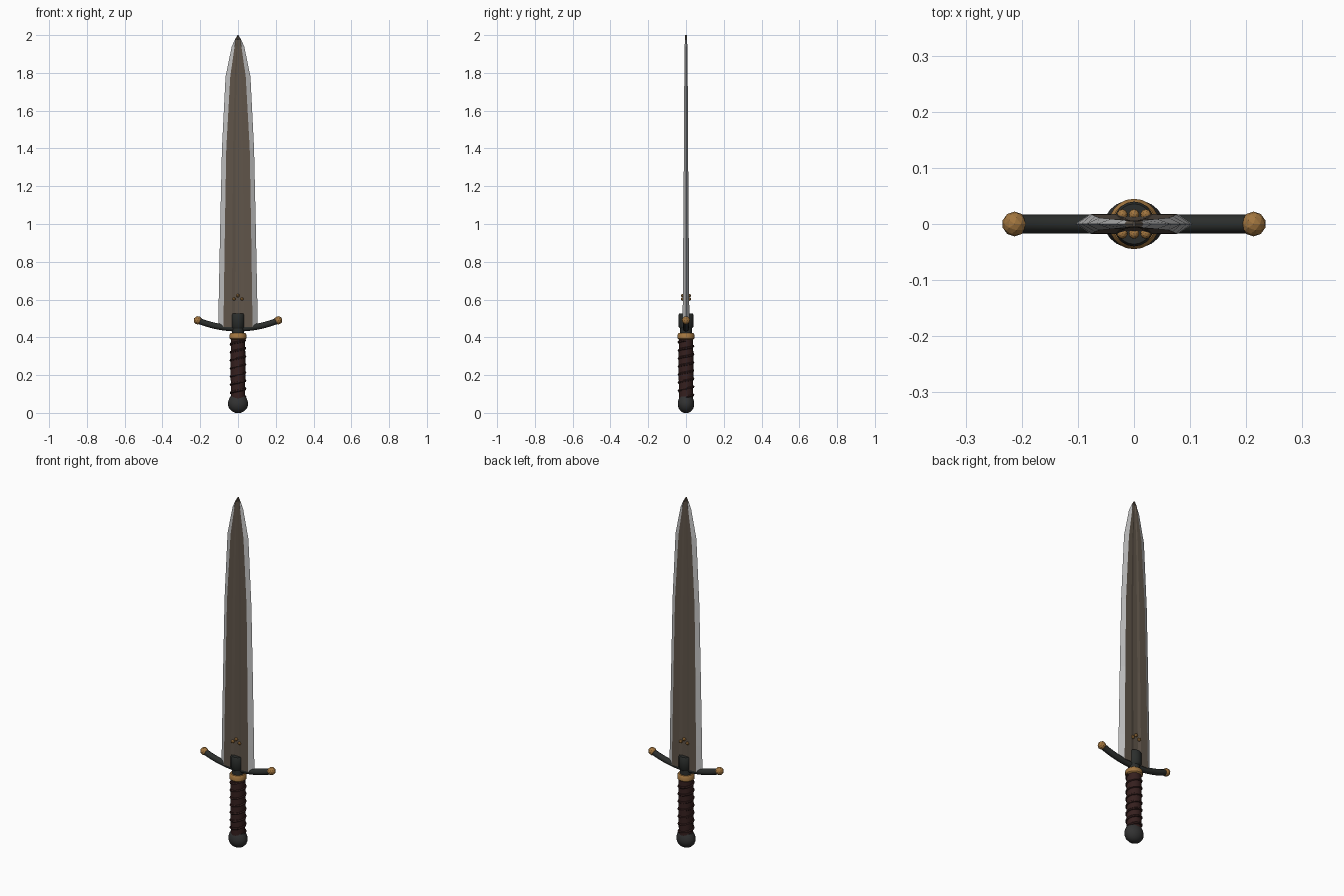
import bpy, bmesh, math
from mathutils import Matrix

cube = bpy.data.objects.get("Cube")
if cube:
    bpy.data.objects.remove(cube, do_unlink=True)


def material(name, rgb):
    m = bpy.data.materials.new(name)
    m.use_nodes = True
    m.diffuse_color = (*rgb, 1)
    m.node_tree.nodes["Principled BSDF"].inputs["Base Color"].default_value = (*rgb, 1)
    return m


STEEL = material("bright steel", (0.52, 0.52, 0.52))
BROWN = material("weathered steel", (0.115, 0.09, 0.068))
IRON = material("dark iron", (0.024, 0.027, 0.025))
POMMEL = material("pommel iron", (0.032, 0.032, 0.032))
GOLD = material("brass", (0.36, 0.18, 0.05))
LEATHER = material("red brown leather", (0.036, 0.014, 0.013))


def finish(bm, name, mats, smooth=True):
    bmesh.ops.recalc_face_normals(bm, faces=bm.faces)
    me = bpy.data.meshes.new(name)
    bm.to_mesh(me)
    bm.free()
    for m in mats:
        me.materials.append(m)
    ob = bpy.data.objects.new(name, me)
    bpy.context.collection.objects.link(ob)
    if smooth:
        shade(ob)
    return ob


def shade(ob):
    bpy.ops.object.select_all(action='DESELECT')
    ob.select_set(True)
    bpy.context.view_layer.objects.active = ob
    bpy.ops.object.shade_smooth_by_angle(angle=math.radians(40))


def loft(bm, rings):
    """Skin closed rings of points and cap both ends."""
    vs = [[bm.verts.new(p) for p in r] for r in rings]
    n = len(vs[0])
    for a, b in zip(vs, vs[1:]):
        for i in range(n):
            j = (i + 1) % n
            bm.faces.new((a[i], a[j], b[j], b[i]))
    bm.faces.new(vs[0][::-1])
    bm.faces.new(vs[-1])


def lathe(name, profile, mat, sides=20, squash=(1, 1)):
    bm = bmesh.new()
    angles = [math.tau * i / sides for i in range(sides)]
    loft(bm, [[(r * math.cos(a) * squash[0], r * math.sin(a) * squash[1], z)
               for a in angles] for r, z in profile])
    return finish(bm, name, [mat])


def tube(name, points, radius, mat, res=3):
    cu = bpy.data.curves.new(name, 'CURVE')
    cu.dimensions = '3D'
    cu.bevel_depth, cu.bevel_resolution, cu.use_fill_caps = radius, res, True
    sp = cu.splines.new('POLY')
    sp.points.add(len(points) - 1)
    for p, co in zip(sp.points, points):
        p.co = (*co, 1)
    cu.materials.append(mat)
    ob = bpy.data.objects.new(name, cu)
    bpy.context.collection.objects.link(ob)
    bpy.ops.object.select_all(action='DESELECT')
    ob.select_set(True)
    bpy.context.view_layer.objects.active = ob
    bpy.ops.object.convert(target='MESH')
    shade(bpy.context.object)


def ball(name, loc, radius, mat):
    bm = bmesh.new()
    bmesh.ops.create_icosphere(bm, subdivisions=2, radius=radius,
                               matrix=Matrix.Translation(loc))
    finish(bm, name, [mat], smooth=False)


# Blade: height, half width, half width of the flat, half thickness
stations = [(0.455, 0.104, 0.077, 0.018), (0.6, 0.102, 0.075, 0.017),
            (1.0, 0.094, 0.069, 0.014), (1.4, 0.085, 0.062, 0.011),
            (1.78, 0.066, 0.041, 0.009), (1.94, 0.033, 0.018, 0.007),
            (1.975, 0.017, 0.013, 0.006), (2.0, 0.002, 0.001, 0.005)]
rings = []
for z, w, f, t in stations:
    half = [(f, t), (f * 0.42, t), (f * 0.2, t * 0.72)]
    top = half + [(-x, y) for x, y in half[::-1]]
    ring = [(w, 0)] + top + [(-w, 0)] + [(x, -y) for x, y in top[::-1]]
    rings.append([(x, y, z) for x, y in ring])
bm = bmesh.new()
loft(bm, rings)
for face in bm.faces:
    # A bevel face touches the cutting edge at y = 0
    edge = any(abs(v.co.y) < 1e-5 for v in face.verts) and len(face.verts) == 4
    tip = face.calc_center_median().z > 1.975
    face.material_index = 0 if edge and not tip else 1
finish(bm, "blade", [STEEL, BROWN], smooth=False)

# Three studs on each side of the blade
for side, s in (("front", -1), ("back", 1)):
    for i, (x, z) in enumerate([(-0.021, 0.603), (0, 0.621), (0.021, 0.603)]):
        ball(f"{side}_stud_{i + 1}", (x, s * 0.017, z), 0.0095, GOLD)

# Upswept crossguard with ball ends
xs = [-0.207 + 0.414 * i / 16 for i in range(17)]
tube("crossguard", [(x, 0, 0.447 + 0.93 * x * x) for x in xs], 0.0168, IRON)
for side, s in (("right", -1), ("left", 1)):
    ball(f"{side}_guard_end", (s * 0.213, 0, 0.49), 0.022, GOLD)

# Socket around the blade root and the neck below it
lathe("guard_socket", [(0.03, 0.445), (0.04, 0.457), (0.04, 0.518), (0.036, 0.525)],
      IRON, squash=(0.92, 1))
lathe("guard_neck", [(0.031, 0.405), (0.031, 0.455)], IRON)

# Brass collar
lathe("grip_collar", [(0.038, 0.388), (0.045, 0.394), (0.045, 0.414), (0.039, 0.422)], GOLD)

# Grip with a spiral wrap
lathe("grip", [(0.037, 0.06), (0.039, 0.22), (0.038, 0.395)], LEATHER)
turns, steps = 7, 20
spiral = []
for i in range(turns * steps + 1):
    a = math.tau * i / steps
    spiral.append((0.038 * math.cos(a), 0.038 * math.sin(a),
                   0.085 + 0.3 * i / (turns * steps)))
tube("grip_wrap", spiral, 0.0065, LEATHER, res=1)

# Pommel, slightly flattened front to back
lathe("pommel", [(0.014, 0), (0.032, 0.008), (0.046, 0.022), (0.053, 0.04),
                 (0.053, 0.055), (0.048, 0.072), (0.041, 0.086), (0.03, 0.09)],
      POMMEL, squash=(1, 0.82))
